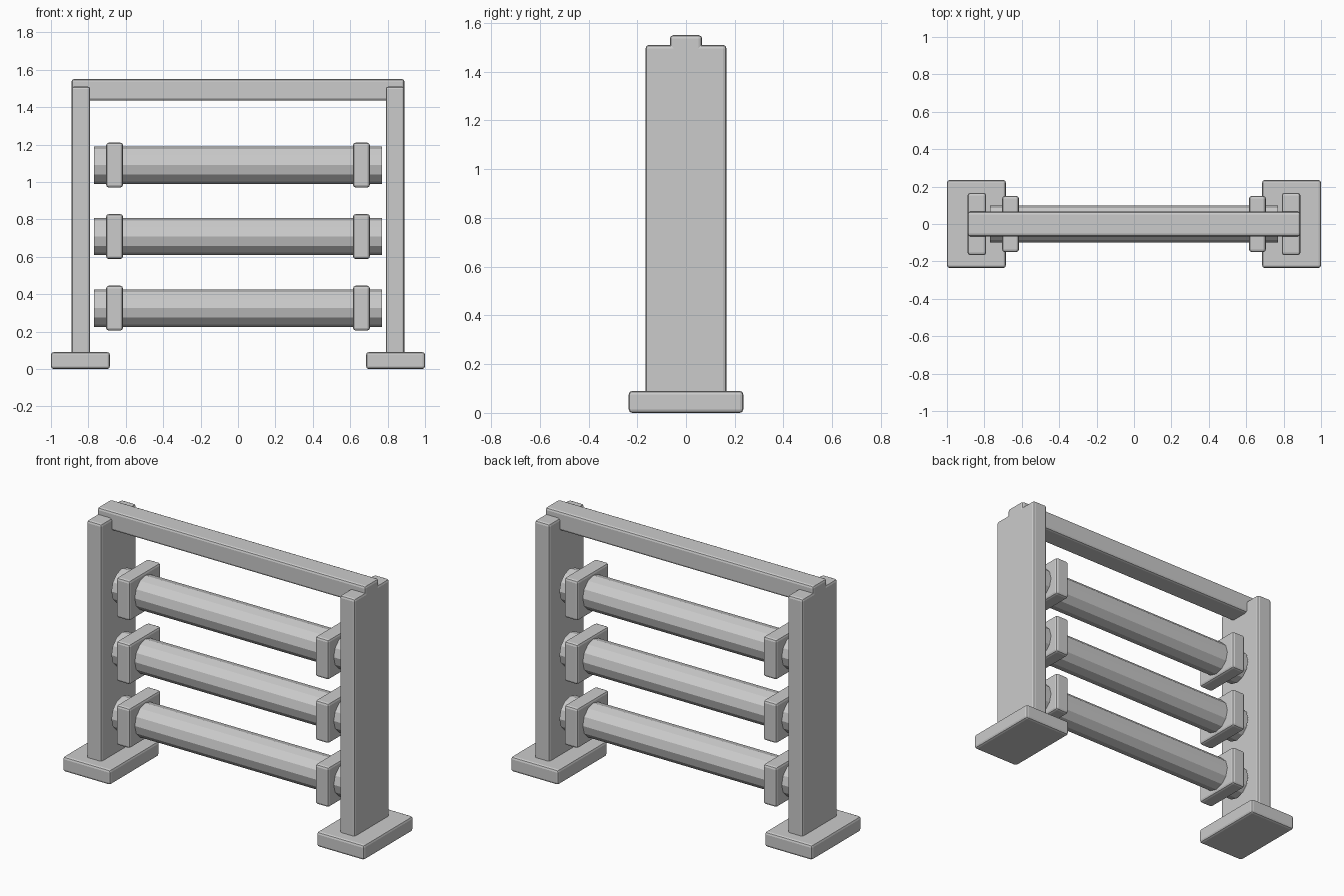
import bpy, math

if "Cube" in bpy.data.objects:
    bpy.data.objects.remove(bpy.data.objects["Cube"])


def box(name, x, y, z, bevel=0.014):
    """Bevelled box from (min, max) ranges."""
    bpy.ops.mesh.primitive_cube_add(size=1, location=[sum(r) / 2 for r in (x, y, z)])
    ob = bpy.context.object
    ob.name = name
    ob.scale = [r[1] - r[0] for r in (x, y, z)]
    bpy.ops.object.transform_apply(location=False, rotation=False, scale=True)
    mod = ob.modifiers.new("bevel", 'BEVEL')
    mod.width = bevel
    mod.segments = 2
    return ob


def sided(s, a, b):
    """x range mirrored to the left (-1) or right (1)."""
    return tuple(sorted((s * a, s * b)))


levels = {"lower": 0.325, "middle": 0.708, "upper": 1.09}

# Feet and upright planks
for side, s in (("left", -1), ("right", 1)):
    box(side + "_foot", sided(s, 0.685, 1.0), (-0.235, 0.235), (0, 0.09))
    box(side + "_post", sided(s, 0.79, 0.89), (-0.166, 0.166), (0.07, 1.51))

# Top beam
box("top_beam", (-0.89, 0.89), (-0.066, 0.066), (1.435, 1.55))

# Horizontal rollers with a collar block near each end
for level, z in levels.items():
    bpy.ops.mesh.primitive_cylinder_add(vertices=12, radius=0.1, depth=1.54,
                                        location=(0, 0, z),
                                        rotation=(0, math.pi / 2, 0))
    bpy.context.object.name = level + "_roller"
    for side, s in (("left", -1), ("right", 1)):
        box(f"{level}_{side}_collar", sided(s, 0.615, 0.705),
            (-0.15, 0.15), (z - 0.12, z + 0.12))
